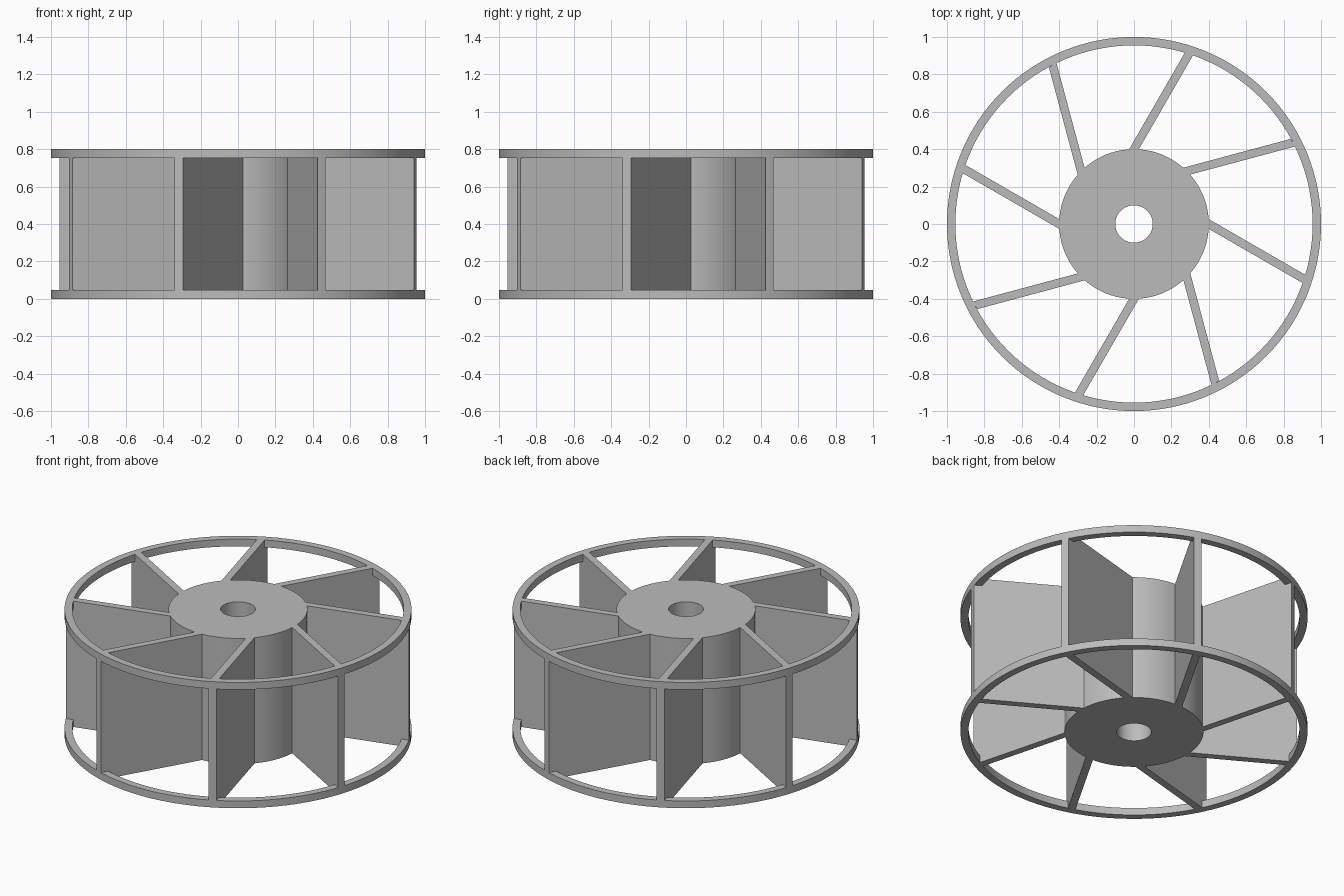
import bpy, bmesh
from math import sin, cos, pi, radians, sqrt
from mathutils import Vector, Matrix

HEIGHT = 0.8
RING_H = 0.046
RING_IN = 0.955
HUB_R = 0.4
BORE_R = 0.1
BLADE_T = 0.045
BLADES = 8

cube = bpy.data.objects.get("Cube")
if cube:
    bpy.data.objects.remove(cube, do_unlink=True)

grey = bpy.data.materials.new("plain_grey")
grey.use_nodes = True
colour = (0.5, 0.5, 0.5, 1)
grey.diffuse_color = colour
grey.node_tree.nodes["Principled BSDF"].inputs["Base Color"].default_value = colour


def finish(name, bm, smooth=False):
    """Turn a bmesh into a named grey object."""
    bmesh.ops.recalc_face_normals(bm, faces=bm.faces)
    mesh = bpy.data.meshes.new(name)
    bm.to_mesh(mesh)
    bm.free()
    mesh.materials.append(grey)
    obj = bpy.data.objects.new(name, mesh)
    bpy.context.collection.objects.link(obj)
    if smooth:
        bpy.ops.object.select_all(action="DESELECT")
        obj.select_set(True)
        bpy.context.view_layer.objects.active = obj
        bpy.ops.object.shade_smooth_by_angle(angle=radians(30))
    return obj


def tube(name, inner, outer, z0, z1, segments=128):
    """Revolve a rectangular section around z."""
    bm = bmesh.new()
    section = [(inner, z0), (outer, z0), (outer, z1), (inner, z1)]
    loops = []
    for i in range(segments):
        a = 2 * pi * i / segments
        loops.append([bm.verts.new((r * cos(a), r * sin(a), z)) for r, z in section])
    for i, loop in enumerate(loops):
        nxt = loops[(i + 1) % segments]
        for j in range(4):
            k = (j + 1) % 4
            bm.faces.new((loop[j], nxt[j], nxt[k], loop[k]))
    return finish(name, bm, smooth=True)


# Slanted blade: starts at the hub rim and leans away from the radial line
START = Vector((0, HUB_R))
ALONG = Vector((cos(radians(60)), sin(radians(60))))
ACROSS = Vector((ALONG.y, -ALONG.x))


def blade_point(radius, z, side):
    """Point where one blade face meets the given radius."""
    p = START + ACROSS * (side * BLADE_T / 2)
    b = p.dot(ALONG)
    q = p + ALONG * (-b + sqrt(b * b - p.length_squared + radius * radius))
    return (q.x, q.y, z)


def blade(name, angle):
    # Side profile with a notch at each end for the rings
    root = HUB_R - 0.004
    top = HEIGHT - RING_H
    profile = [(root, 0), (RING_IN, 0), (RING_IN, RING_H), (1, RING_H),
               (1, top), (RING_IN, top), (RING_IN, HEIGHT), (root, HEIGHT)]
    bm = bmesh.new()
    left, right = [[bm.verts.new(blade_point(r, z, s)) for r, z in profile] for s in (-1, 1)]
    bm.faces.new(left)
    bm.faces.new(right[::-1])
    for i in range(len(profile)):
        j = (i + 1) % len(profile)
        bm.faces.new((left[j], left[i], right[i], right[j]))
    bm.transform(Matrix.Rotation(angle, 4, "Z"))
    return finish(name, bm)


# Hub with bore, two rim rings, blades
tube("hub", BORE_R, HUB_R, 0, HEIGHT)
tube("lower_ring", RING_IN, 1, 0, RING_H)
tube("upper_ring", RING_IN, 1, HEIGHT - RING_H, HEIGHT)
for n in range(BLADES):
    blade(f"blade_{n + 1}", 2 * pi * n / BLADES)
